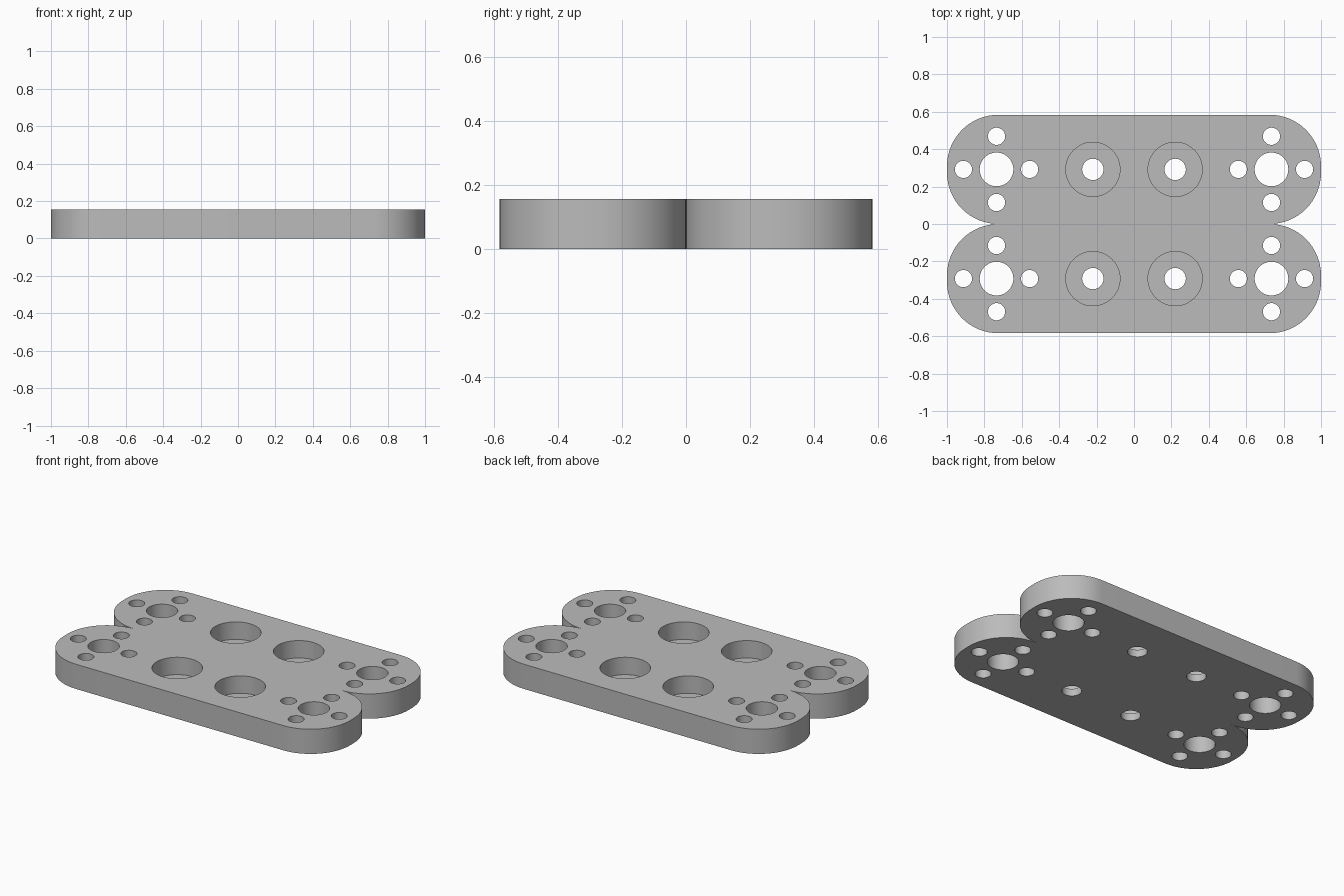
import bpy
import bmesh
from math import cos, sin, pi, radians

if "Cube" in bpy.data.objects:
    bpy.data.objects.remove(bpy.data.objects["Cube"])

HEIGHT = 0.156
HALF_LENGTH = 1.0
LOBE_Y = 0.292          # centre line of each long lobe, also its half width
CORNER = 0.275          # rounding of the lobe ends
HUB_X = 0.735           # hub hole pattern at each end
BOLT_CIRCLE = 0.177
BORE_X = 0.22           # counterbored holes near the middle
BORE_DEPTH = 0.11

grey = bpy.data.materials.new("plain grey")
grey.use_nodes = True
colour = (0.5, 0.5, 0.5, 1)
grey.diffuse_color = colour
grey.node_tree.nodes["Principled BSDF"].inputs["Base Color"].default_value = colour


def prism(name, outline, bottom, top):
    """Extrude a closed outline straight up."""
    bm = bmesh.new()
    face = bm.faces.new([bm.verts.new((x, y, bottom)) for x, y in outline])
    result = bmesh.ops.extrude_face_region(bm, geom=[face])
    raised = [g for g in result["geom"] if isinstance(g, bmesh.types.BMVert)]
    bmesh.ops.translate(bm, verts=raised, vec=(0, 0, top - bottom))
    bmesh.ops.recalc_face_normals(bm, faces=bm.faces)
    mesh = bpy.data.meshes.new(name)
    bm.to_mesh(mesh)
    bm.free()
    mesh.materials.append(grey)
    obj = bpy.data.objects.new(name, mesh)
    bpy.context.collection.objects.link(obj)
    return obj


def arc(cx, cy, radius, start, end, steps=16):
    angles = [radians(start + (end - start) * i / steps) for i in range(steps + 1)]
    return [(cx + radius * cos(a), cy + radius * sin(a)) for a in angles]


def circle(cx, cy, radius, steps=48):
    return arc(cx, cy, radius, 0, 360, steps)[:-1]


# Double-lobed outline: one quarter turned into a half, then into the whole
cx = HALF_LENGTH - CORNER
quarter = (arc(cx, CORNER, CORNER, -90, 0)
           + arc(cx, 2 * LOBE_Y - CORNER, CORNER, 0, 90))
upper = quarter + [(-x, y) for x, y in reversed(quarter)]
lower = [(-x, -y) for x, y in upper]
outline = upper + lower[1:-1]
plate = prism("mounting_plate", outline, 0, HEIGHT)

# Hole cutters, repeated on both lobes and both ends
cutters = []


def drill(x, y, radius, bottom=-0.1):
    cutters.append(prism("hole_cutter", circle(x, y, radius), bottom, HEIGHT + 0.1))


for sy in (-1, 1):
    for sx in (-1, 1):
        y = sy * LOBE_Y
        # Hub hole ringed by four bolt holes
        drill(sx * HUB_X, y, 0.09)
        for k in range(4):
            a = k * pi / 2
            drill(sx * HUB_X + BOLT_CIRCLE * cos(a), y + BOLT_CIRCLE * sin(a), 0.046)
        # Counterbore with its through hole
        drill(sx * BORE_X, y, 0.145, HEIGHT - BORE_DEPTH)
        drill(sx * BORE_X, y, 0.057)

for cutter in cutters:
    cutter.hide_render = True
    cut = plate.modifiers.new("hole", 'BOOLEAN')
    cut.operation = 'DIFFERENCE'
    cut.solver = 'EXACT'
    cut.object = cutter

# Bake the holes into the plate and drop the cutters
depsgraph = bpy.context.evaluated_depsgraph_get()
drilled = bpy.data.meshes.new_from_object(plate.evaluated_get(depsgraph))
plate.modifiers.clear()
plate.data = drilled
for cutter in cutters:
    bpy.data.objects.remove(cutter)

bpy.ops.object.select_all(action='DESELECT')
plate.select_set(True)
bpy.context.view_layer.objects.active = plate
bpy.ops.object.shade_smooth_by_angle(angle=radians(30))
